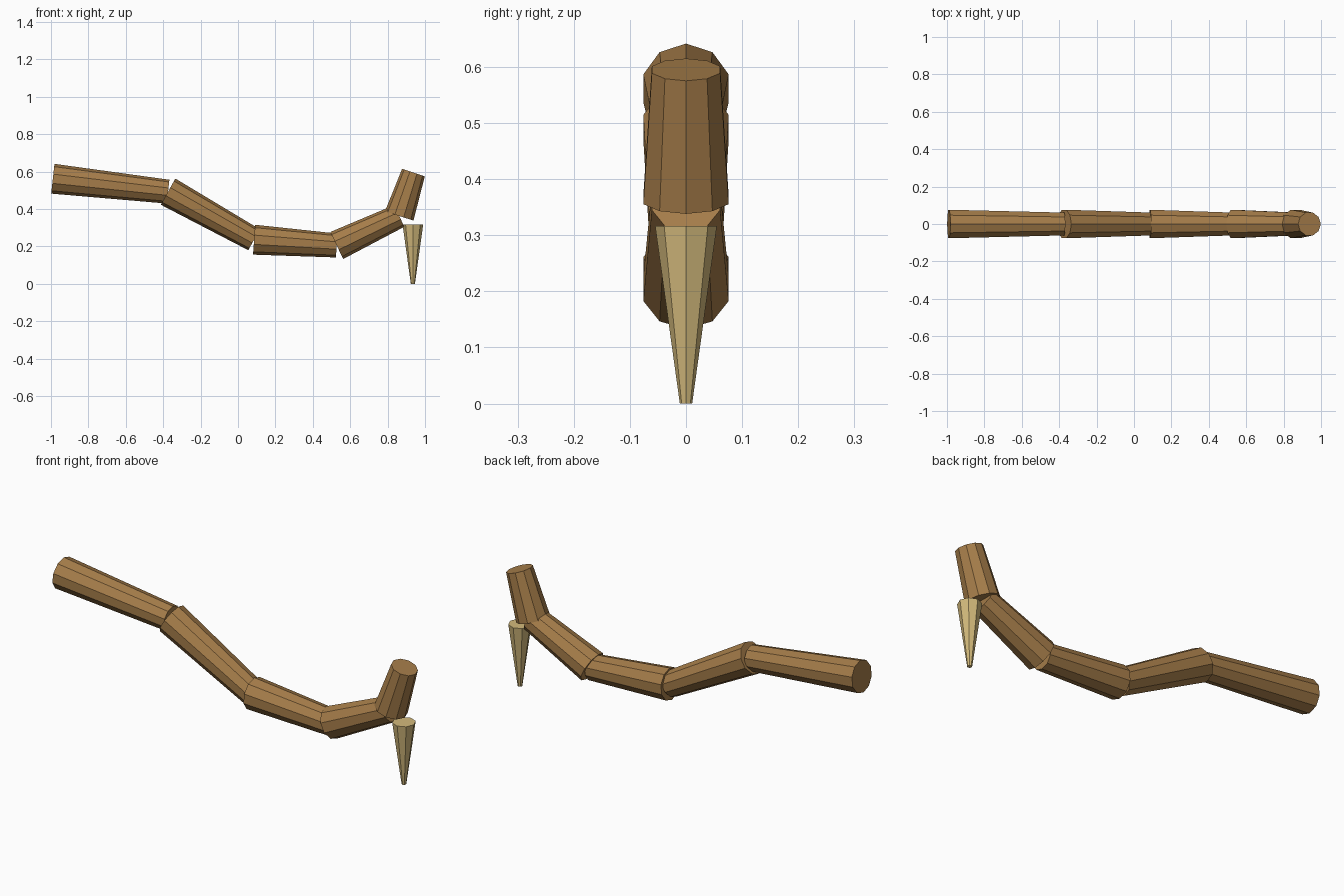
import bpy, bmesh, math
from mathutils import Vector, Matrix

cube = bpy.data.objects.get("Cube")
if cube:
    bpy.data.objects.remove(cube, do_unlink=True)


def material(name, rgb):
    mat = bpy.data.materials.new(name)
    mat.use_nodes = True
    mat.diffuse_color = (*rgb, 1)
    mat.node_tree.nodes["Principled BSDF"].inputs["Base Color"].default_value = (*rgb, 1)
    return mat


def tapered_rod(name, start, end, r_start, r_end, sides, mat):
    """Capped, flat-sided rod between two (x, z) points, with a corner in the xz plane."""
    a, b = Vector((start[0], 0, start[1])), Vector((end[0], 0, end[1]))
    axis = (b - a).normalized()
    side = Vector((0, 1, 0))
    up = axis.cross(side)
    bm = bmesh.new()
    rings = []
    for centre, radius in ((a, r_start), (b, r_end)):
        ring = []
        for i in range(sides):
            t = math.tau * i / sides
            ring.append(bm.verts.new(centre + radius * (up * math.cos(t) + side * math.sin(t))))
        rings.append(ring)
        bm.faces.new(ring)
    low, high = rings
    for i in range(sides):
        j = (i + 1) % sides
        bm.faces.new((low[i], low[j], high[j], high[i]))
    bmesh.ops.recalc_face_normals(bm, faces=bm.faces)
    mesh = bpy.data.meshes.new(name)
    bm.to_mesh(mesh)
    bm.free()
    mesh.materials.append(mat)
    obj = bpy.data.objects.new(name, mesh)
    bpy.context.collection.objects.link(obj)
    return obj


wood = material("brown wood", (0.38, 0.205, 0.068))
bone = material("pale horn", (0.65, 0.49, 0.20))

# Crooked shaft: each segment tapers towards the next joint
joints = [(-0.99, 0.562), (-0.374, 0.493), (0.086, 0.236),
          (0.528, 0.205), (0.862, 0.363), (0.938, 0.595)]
names = ["shaft_end", "shaft_upper", "shaft_middle", "shaft_lower", "head_stub"]
for name, start, end in zip(names, joints, joints[1:]):
    tapered_rod(name, start, end, 0.08, 0.064, 10, wood)

# Spike hanging under the head
tapered_rod("spike", (0.935, 0.316), (0.935, 0), 0.055, 0.011, 8, bone)
